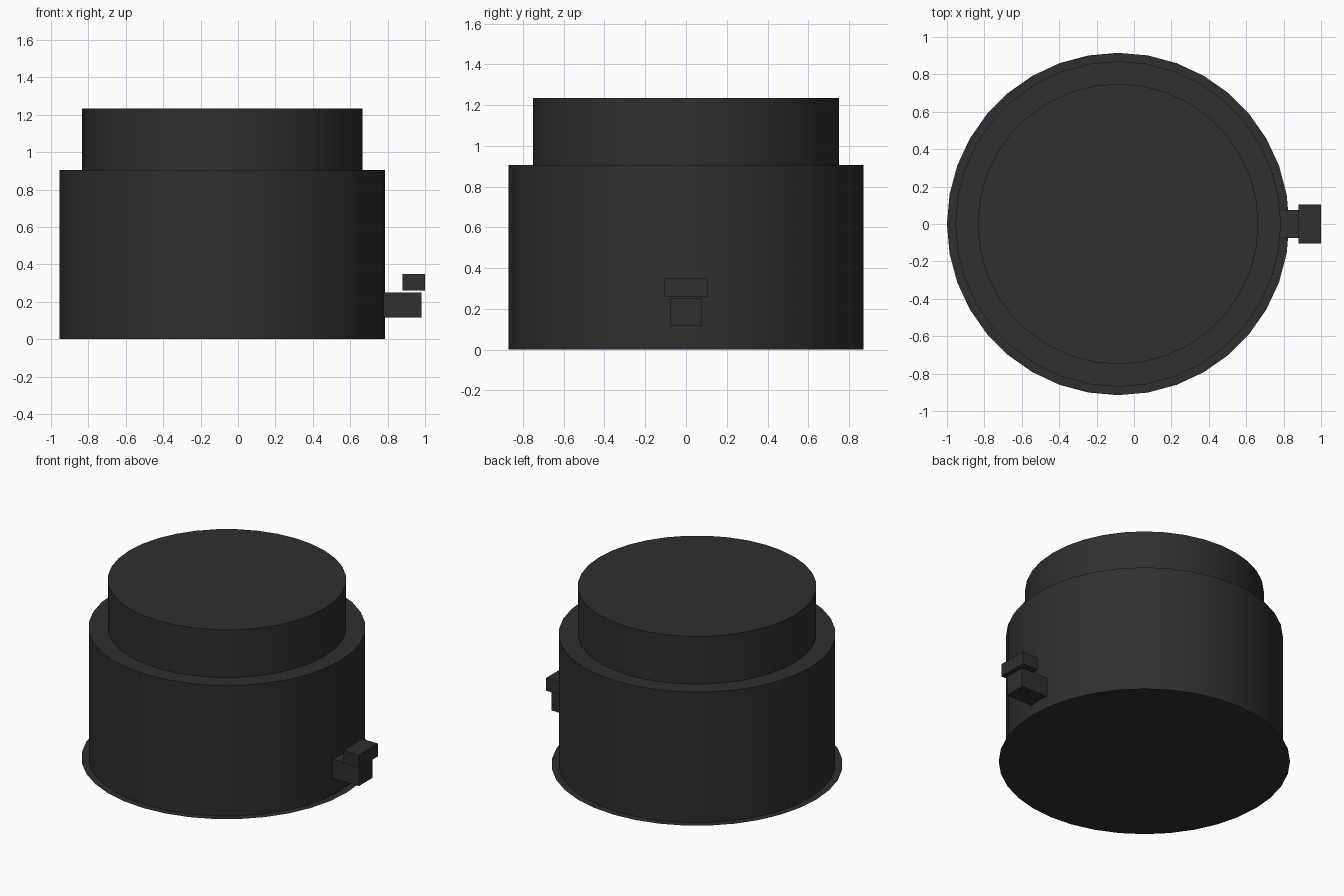
import bpy, bmesh, math
from mathutils import Matrix, Vector

if "Cube" in bpy.data.objects:
    bpy.data.objects.remove(bpy.data.objects["Cube"])

CX = -0.085   # axis of the round parts
SIDES = 36

mat = bpy.data.materials.new("dark_plastic")
mat.diffuse_color = (0.028, 0.028, 0.028, 1)
mat.use_nodes = True
mat.node_tree.nodes["Principled BSDF"].inputs["Base Color"].default_value = mat.diffuse_color


def add_part(name, bm):
    mesh = bpy.data.meshes.new(name)
    bm.to_mesh(mesh)
    bm.free()
    mesh.materials.append(mat)
    obj = bpy.data.objects.new(name, mesh)
    bpy.context.collection.objects.link(obj)
    return obj


def drum(name, radius, z0, z1):
    bm = bmesh.new()
    bmesh.ops.create_cone(bm, cap_ends=True, segments=SIDES, radius1=radius, radius2=radius,
                          depth=z1 - z0, matrix=Matrix.Translation((CX, 0, (z0 + z1) / 2)))
    return add_part(name, bm)


def box(name, x, y, z):
    bm = bmesh.new()
    lo, hi = Vector((x[0], y[0], z[0])), Vector((x[1], y[1], z[1]))
    bmesh.ops.create_cube(bm, size=1, matrix=Matrix.Translation((lo + hi) / 2)
                          @ Matrix.Diagonal((*(hi - lo), 1)))
    return add_part(name, bm)


# Paper-thin base flange
bm = bmesh.new()
bmesh.ops.create_circle(bm, cap_ends=True, segments=SIDES, radius=0.915,
                        matrix=Matrix.Translation((CX, 0, 0)))
add_part("base_flange", bm)

# Main body and the narrower drum on top
drum("body", 0.87, 0.001, 0.905)
drum("upper_drum", 0.75, 0.905, 1.235)

# Small bracket on the right side with a tab floating just above it
box("side_bracket", (0.77, 0.98), (-0.075, 0.075), (0.117, 0.25))
box("bracket_tab", (0.88, 1.0), (-0.105, 0.105), (0.26, 0.348))

# Soften only the curved walls
for obj in bpy.context.collection.objects:
    obj.select_set(True)
    bpy.context.view_layer.objects.active = obj
bpy.ops.object.shade_smooth_by_angle(angle=math.radians(30))
